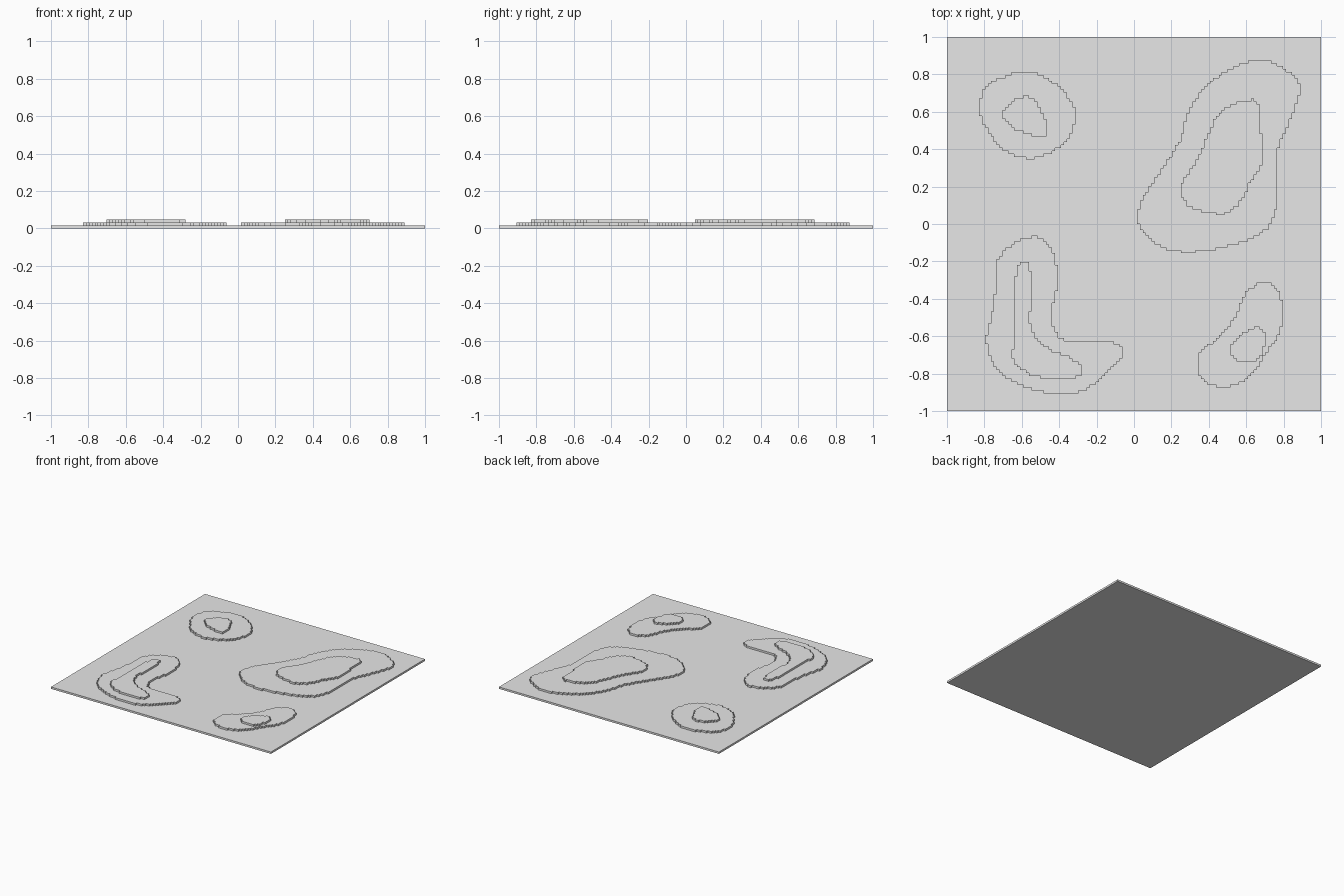
import bpy
import bmesh
from mathutils import Vector

CELL = 1 / 64      # width of one grid step
LAYER = 1 / 64     # thickness of one terrace

if "Cube" in bpy.data.objects:
    bpy.data.objects.remove(bpy.data.objects["Cube"], do_unlink=True)

grey = bpy.data.materials.new("plain grey")
grey.use_nodes = True
colour = (0.8, 0.8, 0.8, 1)
grey.diffuse_color = colour
grey.node_tree.nodes["Principled BSDF"].inputs["Base Color"].default_value = colour


def finish(bm, name):
    """Turn a bmesh into a named, flat shaded grey object."""
    bmesh.ops.recalc_face_normals(bm, faces=bm.faces)
    mesh = bpy.data.meshes.new(name)
    bm.to_mesh(mesh)
    bm.free()
    mesh.materials.append(grey)
    obj = bpy.data.objects.new(name, mesh)
    bpy.context.collection.objects.link(obj)
    return obj


def smooth_loop(points, steps=6):
    """Closed Catmull-Rom curve through points given in hundredths."""
    pts = [Vector(p) / 100 for p in points]
    count = len(pts)
    loop = []
    for i in range(count):
        a, b, c, d = (pts[(i + k) % count] for k in (-1, 0, 1, 2))
        for s in range(steps):
            t = s / steps
            loop.append(0.5 * (2 * b + (c - a) * t
                               + (2 * a - 5 * b + 4 * c - d) * t ** 2
                               + (3 * b - a - 3 * c + d) * t ** 3))
    return loop


def row_crossings(loop, y):
    """Sorted x positions where a horizontal line cuts the loop."""
    hits = []
    for a, b in zip(loop, loop[1:] + loop[:1]):
        if (a.y > y) != (b.y > y):
            hits.append(a.x + (y - a.y) * (b.x - a.x) / (b.y - a.y))
    return sorted(hits)


def terrace(name, level, points):
    """Slab with a stepped outline that follows the smooth loop."""
    loop = smooth_loop(points)
    bm = bmesh.new()
    corners = {}

    def corner(i, j):
        if (i, j) not in corners:
            corners[i, j] = bm.verts.new((i * CELL, j * CELL, level * LAYER))
        return corners[i, j]

    for j in range(-64, 64):
        hits = row_crossings(loop, (j + 0.5) * CELL)
        for start, end in zip(hits[::2], hits[1::2]):
            for i in range(round(start / CELL), round(end / CELL)):
                bm.faces.new([corner(i, j), corner(i + 1, j),
                              corner(i + 1, j + 1), corner(i, j + 1)])
    # raise the footprint into a closed slab
    raised = bmesh.ops.extrude_face_region(bm, geom=bm.faces[:], use_keep_orig=True)
    top = [v for v in raised["geom"] if isinstance(v, bmesh.types.BMVert)]
    bmesh.ops.translate(bm, verts=top, vec=(0, 0, LAYER))
    finish(bm, name)


# Base plate
bm = bmesh.new()
bmesh.ops.create_cube(bm, size=1)
bmesh.ops.scale(bm, vec=(2, 2, LAYER), verts=bm.verts)
bmesh.ops.translate(bm, vec=(0, 0, LAYER / 2), verts=bm.verts)
finish(bm, "base_plate")

# Round hill at the back right
terrace("round_hill_lower", 1, [
    (-59, 82), (-48, 79), (-38, 71), (-31, 60), (-35, 46), (-45, 38),
    (-57, 35), (-70, 40), (-79, 51), (-83, 62), (-79, 74), (-69, 79)])
terrace("round_hill_upper", 2, [
    (-63, 67), (-54, 67), (-48, 57), (-47, 48), (-56, 48), (-67, 53), (-70, 60)])

# Large hill at the back left
terrace("large_hill_lower", 1, [
    (67, 88), (82, 82), (89, 73), (84, 57), (77, 39), (77, 17), (73, 0),
    (62, -8), (45, -13), (27, -15), (13, -11), (2, 0), (4, 12), (14, 28),
    (25, 46), (29, 60), (38, 73), (50, 82)])
terrace("large_hill_upper", 2, [
    (56, 65), (66, 65), (68, 48), (68, 32), (62, 22), (58, 13), (50, 6),
    (41, 6), (29, 10), (25, 20), (34, 35), (40, 49), (46, 60)])

# Bent hill at the front right
terrace("bent_hill_lower", 1, [
    (-52, -7), (-43, -16), (-41, -32), (-44, -50), (-39, -61), (-28, -63),
    (-12, -63), (-6, -69), (-15, -80), (-25, -88), (-39, -91), (-58, -87),
    (-72, -79), (-79, -64), (-76, -48), (-74, -35), (-73, -20), (-65, -11)])
terrace("bent_hill_upper", 2, [
    (-62, -22), (-56, -22), (-55, -38), (-55, -56), (-45, -67), (-35, -71),
    (-28, -77), (-31, -82), (-50, -82), (-58, -79), (-65, -72), (-64, -60),
    (-64, -38)])

# Small hill at the front left
terrace("small_hill_lower", 1, [
    (69, -31), (78, -37), (79, -55), (72, -67), (64, -79), (56, -85),
    (47, -87), (37, -84), (34, -71), (43, -62), (54, -50), (59, -38)])
terrace("small_hill_upper", 2, [
    (65, -55), (70, -58), (70, -65), (65, -73), (56, -73), (51, -67), (58, -59)])
